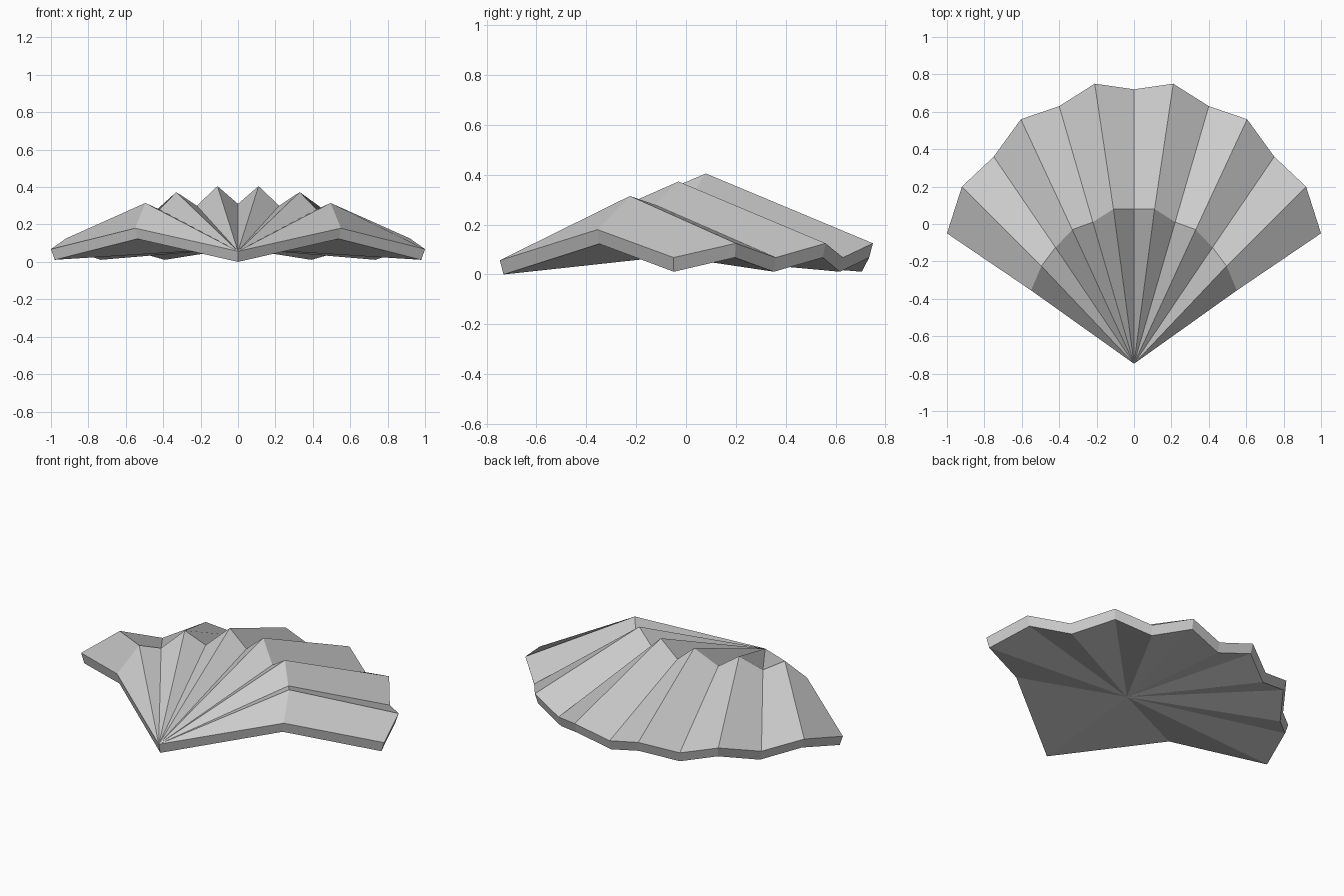
import bpy
import bmesh
from mathutils import Vector

cube = bpy.data.objects.get("Cube")
if cube:
    bpy.data.objects.remove(cube, do_unlink=True)

# One flat grey for the whole shell
grey = bpy.data.materials.new("light_grey")
grey.use_nodes = True
colour = (0.6, 0.6, 0.6, 1)
grey.diffuse_color = colour
bsdf = next(n for n in grey.node_tree.nodes if n.type == 'BSDF_PRINCIPLED')
bsdf.inputs["Base Color"].default_value = colour

# Spokes from the centre line outwards: rim x, rim y, crease x, crease y, crease height
SPOKES = [
    (0.00, 0.72, 0.00, 0.08, 0.31),
    (0.21, 0.75, 0.11, 0.08, 0.405),
    (0.40, 0.63, 0.22, 0.01, 0.30),
    (0.605, 0.56, 0.33, -0.03, 0.373),
    (0.75, 0.36, 0.42, -0.125, 0.28),
    (0.92, 0.20, 0.495, -0.225, 0.315),
    (1.00, -0.05, 0.55, -0.355, 0.18),
]
RIDGE_Z, VALLEY_Z = 0.125, 0.068
THICKNESS = 0.057
INSET = 0.98


def lowered(p):
    """Point on the underside edge below a top point."""
    return Vector((p.x * INSET, p.y * INSET, p.z - THICKNESS))


# Mirrored list of spokes, left to right
rim, crease = [], []
last = len(SPOKES) - 1
for i in range(-last, last + 1):
    rx, ry, cx, cy, cz = SPOKES[abs(i)]
    side = -1 if i < 0 else 1
    rim.append(Vector((side * rx, ry, RIDGE_Z if i % 2 else VALLEY_Z)))
    crease.append(Vector((side * cx, cy, cz)))
hinge = Vector((0, -0.747, THICKNESS))

bm = bmesh.new()
add = bm.verts.new
rim_v = [add(p) for p in rim]
crease_v = [add(p) for p in crease]
hinge_v = add(hinge)

# Pleated top: steep triangles to the hinge, sloping panels to the rim
for i in range(len(rim) - 1):
    bm.faces.new((hinge_v, crease_v[i + 1], crease_v[i]))
    bm.faces.new((crease_v[i], crease_v[i + 1], rim_v[i + 1], rim_v[i]))

# Edge wall around the outline and underside fanned from its centre
outline = rim_v + [crease_v[-1], hinge_v, crease_v[0]]
under = [add(lowered(v.co)) for v in outline]
centre = add((0, -0.06, 0.073))
n = len(outline)
for i in range(n):
    j = (i + 1) % n
    bm.faces.new((outline[i], outline[j], under[j], under[i]))
    bm.faces.new((under[i], under[j], centre))

bmesh.ops.recalc_face_normals(bm, faces=bm.faces[:])
mesh = bpy.data.meshes.new("pleated_shell")
bm.to_mesh(mesh)
bm.free()
mesh.materials.append(grey)
shell = bpy.data.objects.new("pleated_shell", mesh)
bpy.context.collection.objects.link(shell)
